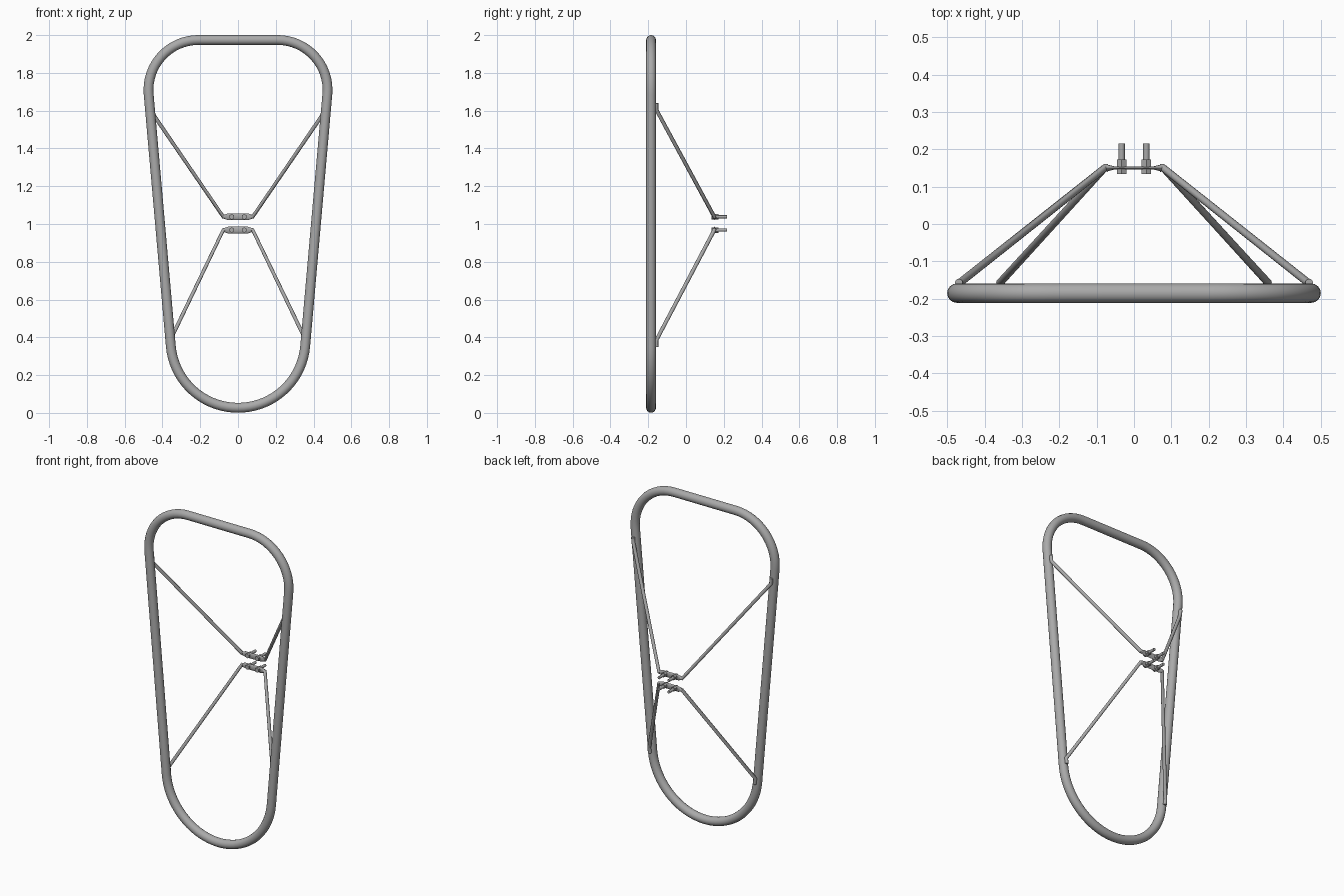
import bpy, bmesh, math
from mathutils import Matrix

cube = bpy.data.objects.get("Cube")
if cube:
    bpy.data.objects.remove(cube, do_unlink=True)

steel = bpy.data.materials.new("grey steel")
steel.use_nodes = True
GREY = (0.4, 0.4, 0.4, 1)
steel.diffuse_color = GREY
steel.node_tree.nodes["Principled BSDF"].inputs["Base Color"].default_value = GREY


def select(obj):
    bpy.ops.object.select_all(action="DESELECT")
    obj.select_set(True)
    bpy.context.view_layer.objects.active = obj


def finish(obj):
    obj.data.materials.clear()
    obj.data.materials.append(steel)
    select(obj)
    bpy.ops.object.shade_smooth_by_angle(angle=math.radians(35))
    return obj


def tube(name, points, radius, closed=False, resolution=4):
    """Round tube along a path, turned into a mesh."""
    curve = bpy.data.curves.new(name, "CURVE")
    curve.dimensions = "3D"
    curve.bevel_depth = radius
    curve.bevel_resolution = resolution
    curve.use_fill_caps = not closed
    spline = curve.splines.new("POLY")
    spline.points.add(len(points) - 1)
    for p, co in zip(spline.points, points):
        p.co = (*co, 1)
    spline.use_cyclic_u = closed
    obj = bpy.data.objects.new(name, curve)
    bpy.context.collection.objects.link(obj)
    select(obj)
    bpy.ops.object.convert(target="MESH")
    return finish(bpy.context.object)


def mesh_object(name, bm):
    bmesh.ops.recalc_face_normals(bm, faces=bm.faces)
    mesh = bpy.data.meshes.new(name)
    bm.to_mesh(mesh)
    bm.free()
    obj = bpy.data.objects.new(name, mesh)
    bpy.context.collection.objects.link(obj)
    return finish(obj)


def arc(cx, cz, r, start, end, steps):
    angles = [start + (end - start) * i / steps for i in range(steps + 1)]
    return [(cx + r * math.cos(a), FRAME_Y, cz + r * math.sin(a)) for a in angles]


# Hoop: wide lower bow, two upper corners, straight tangent sides
FRAME_Y, TUBE_R = -0.185, 0.026
LOW_Z, LOW_R = 0.384, 0.357
TOP_X, TOP_Z, TOP_R = 0.21, 1.71, 0.264
dx, dz = TOP_X, TOP_Z - LOW_Z
lean = math.atan2(dz, dx) - math.acos((LOW_R - TOP_R) / math.hypot(dx, dz))
half = math.pi / 2
hoop = (arc(TOP_X, TOP_Z, TOP_R, lean, half, 16)
        + arc(-TOP_X, TOP_Z, TOP_R, half, math.pi - lean, 16)
        + arc(0, LOW_Z, LOW_R, math.pi - lean, 2 * math.pi + lean, 36))
tube("hoop_frame", hoop, TUBE_R, closed=True, resolution=6)


def side_x(z):
    """Centre line of the hoop's straight side at height z."""
    k = TOP_X * math.cos(lean) + TOP_Z * math.sin(lean) + TOP_R
    return (k - z * math.sin(lean)) / math.cos(lean)


def flattened_bar(name, z):
    """Rod squeezed flat between the bends to take the bolts."""
    sections = [(0.076, 0.010, 0.010), (0.052, 0.004, 0.018)]
    rings = [(-x, a, b) for x, a, b in sections] + sections[::-1]
    bm = bmesh.new()
    loops = []
    for x, ry, rz in rings:
        loops.append([bm.verts.new((x, BAR_Y + ry * math.cos(t), z + rz * math.sin(t)))
                      for t in (2 * math.pi * i / 16 for i in range(16))])
    for a, b in zip(loops, loops[1:]):
        for i in range(16):
            j = (i + 1) % 16
            bm.faces.new((a[i], a[j], b[j], b[i]))
    bm.faces.new(loops[0])
    bm.faces.new(loops[-1])
    mesh_object(name, bm)


def bolt(name, x, z):
    """Hex head in front, hex nut behind and a round shank along y."""
    bm = bmesh.new()
    for y0, y1, r, sides in ((0.134, 0.147, 0.0145, 6),
                             (0.152, 0.172, 0.0145, 6),
                             (0.136, 0.216, 0.0085, 16)):
        place = Matrix.Translation((x, (y0 + y1) / 2, z)) @ Matrix.Rotation(half, 4, "X")
        bmesh.ops.create_cone(bm, cap_ends=True, segments=sides, radius1=r,
                              radius2=r, depth=y1 - y0, matrix=place)
    mesh_object(name, bm)


# Stays, flattened bars and bolts, above and below the middle
BAR_Y, STAY_Y, STAY_R = 0.15, -0.157, 0.0105
for level, bar_z, foot_z, tip_z in (("upper", 1.038, 1.605, 1.64),
                                    ("lower", 0.968, 0.385, 0.35)):
    flattened_bar(level + "_flattened_bar", bar_z)
    for side, s in (("left", 1), ("right", -1)):
        path = [(s * side_x(tip_z), STAY_Y, tip_z),
                (s * side_x(foot_z), STAY_Y, foot_z),
                (s * 0.078, BAR_Y, bar_z),
                (s * 0.070, BAR_Y, bar_z)]
        tube(f"{level}_{side}_stay", path, STAY_R)
        bolt(f"{level}_{side}_bolt", s * 0.033, bar_z)
